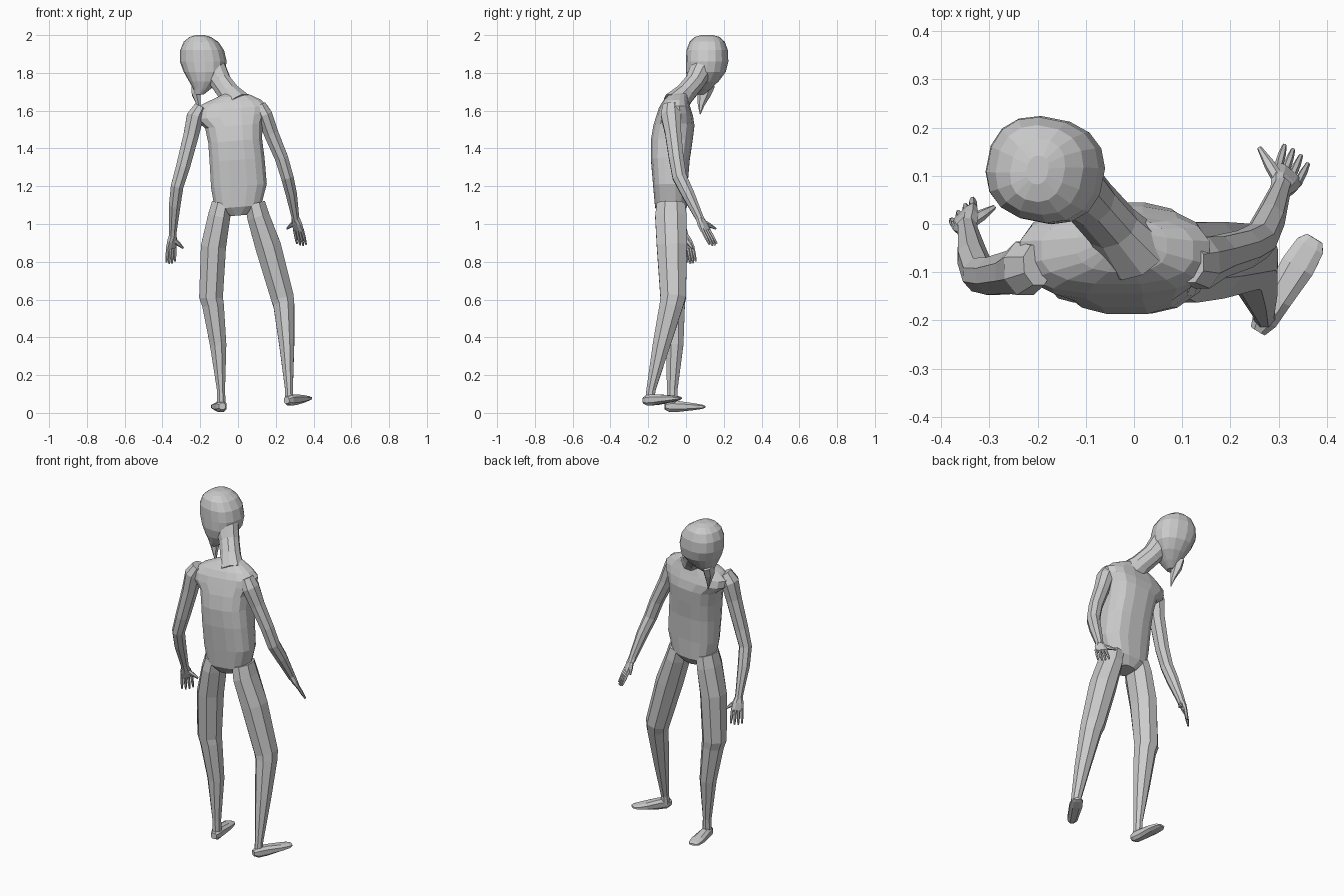
import bpy, bmesh, math
from mathutils import Vector as V


def loft(name, rings, sides=8, ref=(0, 1, 0), axis=None, power=1.0, turn=0.5):
    """Skin rings of (x, y, z, half width, half depth) along a path; capped, flat shaded."""
    bm = bmesh.new()
    pts = [V(r[:3]) for r in rings]
    loops = []
    for i, r in enumerate(rings):
        t = V(axis) if axis else pts[min(i + 1, len(pts) - 1)] - pts[max(i - 1, 0)]
        t.normalize()
        u = V(ref).cross(t).normalized()
        v = t.cross(u)
        loop = []
        for k in range(sides):
            a = 2 * math.pi * (k + turn) / sides
            c, s = math.cos(a), math.sin(a)
            c = math.copysign(abs(c) ** power, c)
            s = math.copysign(abs(s) ** power, s)
            loop.append(bm.verts.new(pts[i] + u * c * r[3] + v * s * r[4]))
        loops.append(loop)
    for a, b in zip(loops, loops[1:]):
        for k in range(sides):
            n = (k + 1) % sides
            bm.faces.new((a[k], a[n], b[n], b[k]))
    bm.faces.new(loops[0][::-1])
    bm.faces.new(loops[-1])
    bmesh.ops.recalc_face_normals(bm, faces=bm.faces)
    me = bpy.data.meshes.new(name)
    bm.to_mesh(me)
    bm.free()
    ob = bpy.data.objects.new(name, me)
    bpy.context.collection.objects.link(ob)
    return ob


# Torso, leaning slightly so one shoulder is lower
loft("torso", [
    (0.00, -0.080, 1.045, 0.050, 0.055),
    (0.00, -0.080, 1.09, 0.125, 0.085),
    (0.005, -0.083, 1.20, 0.150, 0.092),
    (-0.005, -0.083, 1.34, 0.148, 0.104),
    (-0.015, -0.076, 1.44, 0.145, 0.112),
    (-0.022, -0.064, 1.52, 0.155, 0.110),
    (-0.040, -0.060, 1.57, 0.195, 0.098),
    (-0.040, -0.060, 1.61, 0.200, 0.085),
    (-0.035, -0.055, 1.645, 0.160, 0.070),
    (-0.025, -0.045, 1.675, 0.095, 0.055),
    (-0.025, -0.030, 1.695, 0.045, 0.035),
], sides=16, axis=(-0.08, 0, 1), power=0.75)

# Neck, bent forward and sideways
loft("neck", [
    (0.000, -0.060, 1.63, 0.080, 0.070),
    (-0.045, -0.005, 1.69, 0.060, 0.055),
    (-0.090, 0.045, 1.75, 0.058, 0.055),
    (-0.130, 0.080, 1.82, 0.070, 0.065),
], sides=10)

# Head, tapering to the jaw
loft("head", [
    (-0.205, 0.070, 1.685, 0.022, 0.025),
    (-0.190, 0.080, 1.715, 0.045, 0.050),
    (-0.180, 0.092, 1.755, 0.078, 0.080),
    (-0.178, 0.105, 1.805, 0.108, 0.104),
    (-0.184, 0.112, 1.86, 0.123, 0.110),
    (-0.190, 0.112, 1.92, 0.115, 0.108),
    (-0.196, 0.112, 1.965, 0.090, 0.092),
    (-0.200, 0.112, 1.99, 0.056, 0.066),
    (-0.200, 0.112, 2.00, 0.022, 0.030),
], sides=16, ref=(0.2, 1, 0), axis=(0, 0, 1), power=0.85)

# Pointed beard below the face
loft("beard", [
    (-0.225, 0.110, 1.74, 0.025, 0.045),
    (-0.222, 0.095, 1.69, 0.026, 0.038),
    (-0.208, 0.080, 1.63, 0.012, 0.018),
    (-0.200, 0.075, 1.58, 0.002, 0.002),
], sides=6)

# Legs
loft("left_leg", [
    (-0.085, -0.080, 1.11, 0.058, 0.080),
    (-0.100, -0.080, 1.04, 0.064, 0.090),
    (-0.130, -0.075, 0.88, 0.072, 0.086),
    (-0.143, -0.066, 0.61, 0.068, 0.070),
    (-0.132, -0.066, 0.57, 0.062, 0.065),
    (-0.105, -0.060, 0.36, 0.047, 0.050),
    (-0.090, -0.073, 0.12, 0.023, 0.030),
    (-0.088, -0.075, 0.03, 0.025, 0.030),
])
loft("right_leg", [
    (0.090, -0.080, 1.11, 0.058, 0.080),
    (0.107, -0.080, 1.04, 0.064, 0.090),
    (0.160, -0.075, 0.88, 0.074, 0.086),
    (0.235, -0.068, 0.61, 0.066, 0.073),
    (0.243, -0.078, 0.57, 0.060, 0.067),
    (0.258, -0.130, 0.36, 0.043, 0.050),
    (0.270, -0.186, 0.12, 0.022, 0.026),
    (0.271, -0.190, 0.07, 0.025, 0.028),
])


# Feet: wedge from heel to toe
def foot(name, heel, toe):
    heel, toe = V(heel), V(toe)
    steps = [(0, 0.018, 0.018), (0.12, 0.029, 0.031), (0.35, 0.032, 0.030),
             (0.7, 0.038, 0.020), (0.92, 0.033, 0.012), (1, 0.020, 0.006)]
    loft(name, [(*heel.lerp(toe, f), w, h) for f, w, h in steps], ref=(0, 0, 1), power=0.8)


foot("left_foot", (-0.083, -0.112, 0.035), (-0.115, 0.100, 0.032))
foot("right_foot", (0.257, -0.222, 0.066), (0.375, -0.030, 0.078))

# Arms
loft("left_arm", [
    (-0.200, -0.085, 1.62, 0.035, 0.045),
    (-0.227, -0.092, 1.57, 0.048, 0.060),
    (-0.248, -0.100, 1.47, 0.044, 0.048),
    (-0.292, -0.108, 1.30, 0.040, 0.042),
    (-0.322, -0.105, 1.20, 0.036, 0.038),
    (-0.335, -0.070, 1.10, 0.033, 0.036),
    (-0.345, -0.015, 0.96, 0.022, 0.024),
    (-0.346, -0.005, 0.93, 0.022, 0.022),
])
loft("right_arm", [
    (0.115, -0.080, 1.63, 0.035, 0.045),
    (0.140, -0.080, 1.58, 0.044, 0.058),
    (0.175, -0.068, 1.48, 0.042, 0.046),
    (0.230, -0.052, 1.35, 0.038, 0.042),
    (0.260, -0.035, 1.25, 0.036, 0.040),
    (0.282, 0.010, 1.16, 0.032, 0.036),
    (0.303, 0.068, 1.04, 0.022, 0.024),
    (0.306, 0.078, 1.02, 0.022, 0.022),
])


# Hands: flat palm, four fingers and a thumb
def hand(side, wrist, knuckle, tip, across, normal, thumb):
    w, k, t, a = V(wrist), V(knuckle), V(tip), V(across)
    loft(side + "_palm", [(*w, 0.021, 0.019), (*w.lerp(k, 0.45), 0.032, 0.018),
                          (*k, 0.036, 0.011)], ref=normal, power=0.8)
    for i, length in enumerate((0.92, 1.0, 0.97, 0.86)):
        off = a * (i - 1.5)
        base, end = k + off * 0.018, k.lerp(t, length) + off * 0.021
        base -= (end - base) * 0.12
        loft(f"{side}_finger_{i + 1}", [(*base, 0.009, 0.010), (*base.lerp(end, 0.6), 0.008, 0.009),
                                        (*end, 0.005, 0.005)], sides=6, ref=normal)
    base = w.lerp(k, 0.25)
    end = V(thumb)
    loft(side + "_thumb", [(*base, 0.014, 0.014), (*base.lerp(end, 0.55), 0.012, 0.012),
                           (*end, 0.005, 0.005)], sides=6, ref=normal)


hand("left", (-0.346, -0.008, 0.94), (-0.353, 0.018, 0.872), (-0.357, 0.032, 0.79),
     (0.7, 0.7, 0), (0.7, -0.7, 0), (-0.290, 0.035, 0.872))
hand("right", (0.304, 0.070, 1.035), (0.321, 0.105, 0.965), (0.338, 0.148, 0.885),
     (-0.75, 0.65, 0), (0.65, 0.75, 0), (0.260, 0.158, 0.975))
